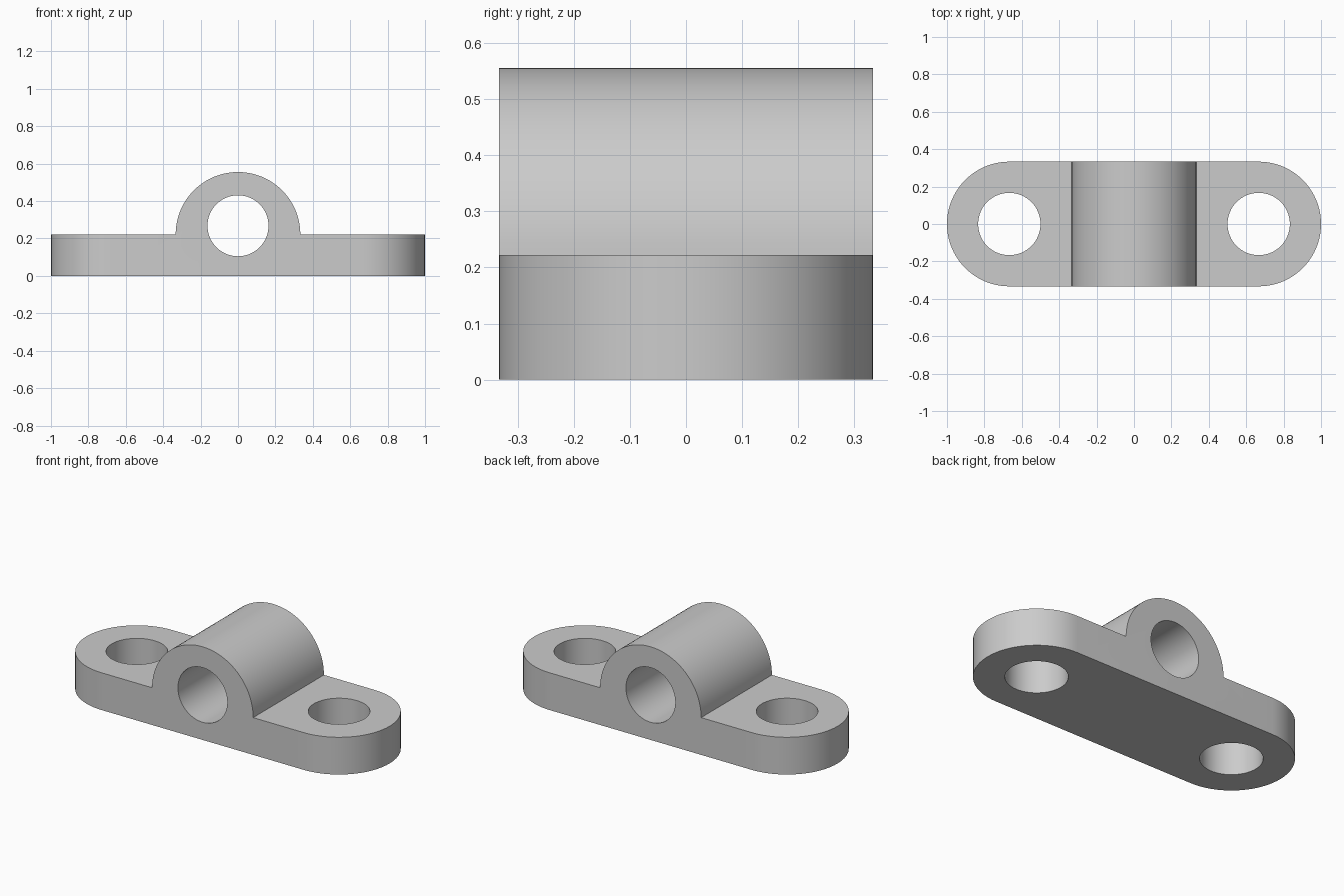
import bpy
import bmesh
from math import sin, cos, pi
from mathutils import Vector

if "Cube" in bpy.data.objects:
    bpy.data.objects.remove(bpy.data.objects["Cube"], do_unlink=True)

R = 1 / 3            # radius of the rounded ends and of the barrel
PLATE_TOP = 0.222
HOLE_X = 2 / 3       # mounting hole offset

grey = bpy.data.materials.new("light_grey")
grey.use_nodes = True
grey.diffuse_color = (0.6, 0.6, 0.6, 1)
grey.node_tree.nodes["Principled BSDF"].inputs["Base Color"].default_value = grey.diffuse_color


def arc(cx, cy, r, start, end, steps):
    angles = [start + (end - start) * i / steps for i in range(steps + 1)]
    return [(cx + r * cos(a), cy + r * sin(a)) for a in angles]


def circle(cx, cy, r, steps=64):
    return arc(cx, cy, r, 0, 2 * pi, steps)[:-1]


def prism(name, outline, axis, low, high):
    """Extrude a closed outline along y (outline in xz) or z (outline in xy)."""
    place = (lambda u, v: (u, low, v)) if axis == "y" else (lambda u, v: (u, v, low))
    shift = Vector((0, high - low, 0) if axis == "y" else (0, 0, high - low))
    bm = bmesh.new()
    face = bm.faces.new([bm.verts.new(place(u, v)) for u, v in outline])
    top = bmesh.ops.extrude_face_region(bm, geom=[face], use_keep_orig=True)["geom"]
    bmesh.ops.translate(bm, verts=[g for g in top if isinstance(g, bmesh.types.BMVert)], vec=shift)
    bmesh.ops.recalc_face_normals(bm, faces=bm.faces)
    mesh = bpy.data.meshes.new(name)
    bm.to_mesh(mesh)
    bm.free()
    mesh.materials.append(grey)
    obj = bpy.data.objects.new(name, mesh)
    bpy.context.collection.objects.link(obj)
    return obj


# Front profile: flat flanges with the half-round barrel between them
profile = [(-1.1, 0), (1.1, 0), (1.1, PLATE_TOP)]
profile += arc(0, PLATE_TOP, R, 0, pi, 48) + [(-1.1, PLATE_TOP)]
bracket = prism("bearing_bracket", profile, "y", -0.5, 0.5)

# Plan outline with rounded ends, and the three bores
plan = arc(HOLE_X, 0, R, -pi / 2, pi / 2, 40) + arc(-HOLE_X, 0, R, pi / 2, 3 * pi / 2, 40)
tools = [
    (prism("plan_trim", plan, "z", -0.2, 0.8), "INTERSECT"),
    (prism("shaft_bore", circle(0, 0.268, 0.163), "y", -0.6, 0.6), "DIFFERENCE"),
]
for side, x in (("left", HOLE_X), ("right", -HOLE_X)):
    tools.append((prism(side + "_bolt_hole", circle(x, 0, R / 2), "z", -0.3, 0.7), "DIFFERENCE"))

for tool, operation in tools:
    mod = bracket.modifiers.new(tool.name, "BOOLEAN")
    mod.operation = operation
    mod.solver = "EXACT"
    mod.object = tool

# Bake the cuts and drop the cutters
bpy.context.view_layer.update()
evaluated = bracket.evaluated_get(bpy.context.evaluated_depsgraph_get())
finished = bpy.data.meshes.new_from_object(evaluated)
bracket.modifiers.clear()
bracket.data = finished
for tool, _ in tools:
    bpy.data.objects.remove(tool, do_unlink=True)

# Smooth the round walls, keep the edges crisp
bpy.ops.object.select_all(action="DESELECT")
bracket.select_set(True)
bpy.context.view_layer.objects.active = bracket
bpy.ops.object.shade_smooth_by_angle()
